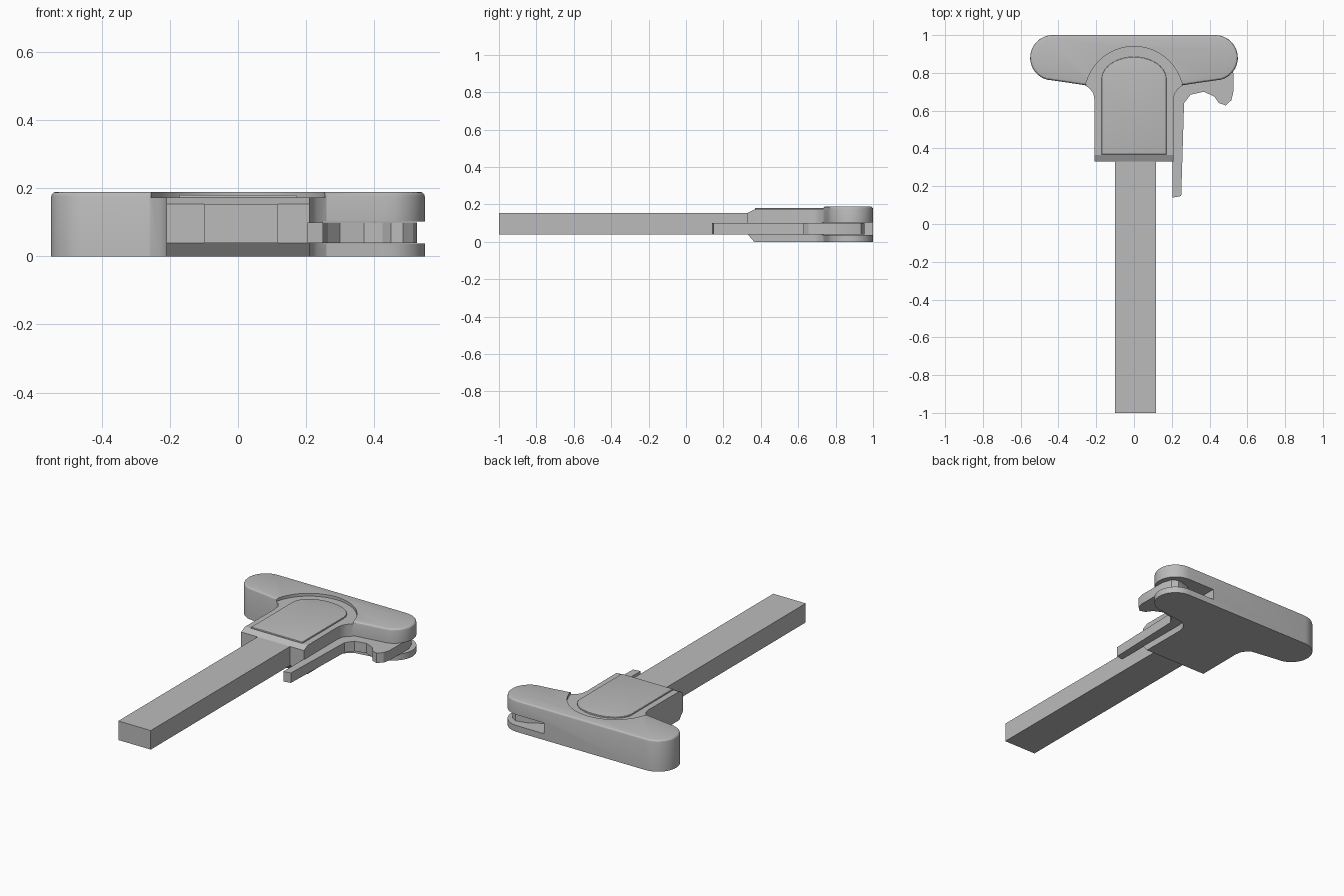
import bpy, bmesh, math

if "Cube" in bpy.data.objects:
    bpy.data.objects.remove(bpy.data.objects["Cube"])

gray = bpy.data.materials.new("plain_gray")
gray.use_nodes = True
gray.diffuse_color = (0.5, 0.5, 0.5, 1)
gray.node_tree.nodes["Principled BSDF"].inputs["Base Color"].default_value = (0.5, 0.5, 0.5, 1)


def prism(name, outline, low, high, axis="z", bevel=0.0):
    """Extrude an outline along z or x, optionally rounding its top rim."""
    bm = bmesh.new()
    place = (lambda a, b, c: (a, b, c)) if axis == "z" else (lambda a, b, c: (c, a, b))
    bottom = bm.faces.new([bm.verts.new(place(a, b, low)) for a, b in outline])
    ext = bmesh.ops.extrude_face_region(bm, geom=[bottom], use_keep_orig=True)
    top = [f for f in ext["geom"] if isinstance(f, bmesh.types.BMFace)][0]
    shift = place(0, 0, high - low)
    bmesh.ops.translate(bm, vec=shift, verts=list(top.verts))
    bmesh.ops.recalc_face_normals(bm, faces=bm.faces[:])
    if bevel:
        bmesh.ops.bevel(bm, geom=list(top.edges), offset=bevel, segments=3,
                        profile=0.5, affect="EDGES")
    mesh = bpy.data.meshes.new(name)
    bm.to_mesh(mesh)
    bm.free()
    obj = bpy.data.objects.new(name, mesh)
    bpy.context.collection.objects.link(obj)
    mesh.materials.append(gray)
    return obj


def arc(cx, cy, rx, ry, start, end, steps):
    angles = [math.radians(start + (end - start) * i / steps) for i in range(steps + 1)]
    return [(cx + rx * math.cos(a), cy + ry * math.sin(a)) for a in angles]


def cut(target, cutter):
    cutter.hide_render = True
    mod = target.modifiers.new("cut", "BOOLEAN")
    mod.operation = "DIFFERENCE"
    mod.solver = "EXACT"
    mod.object = cutter
    bpy.context.view_layer.objects.active = target
    bpy.ops.object.modifier_apply(modifier=mod.name)
    bpy.data.objects.remove(cutter)


def box(x0, x1, y0, y1):
    return [(x0, y0), (x1, y0), (x1, y1), (x0, y1)]


# T-shaped handle: one half of the outline, mirrored
half = [(0.21, 0.33), (0.208, 0.65), (0.215, 0.69), (0.232, 0.715), (0.26, 0.735),
        (0.36, 0.75), (0.43, 0.76)]
half += arc(0.43, 0.88, 0.12, 0.12, -75, 90, 14)
handle = prism("handle", half + [(-x, y) for x, y in reversed(half)], 0, 0.19, bevel=0.015)

# arched recess in the top, sloped front edges, latch slot
cut(handle, prism("recess_cutter", [(-0.262, 0.2), (0.262, 0.2)]
                  + arc(0, 0.68, 0.262, 0.26, 0, 180, 24), 0.173, 0.3))
cut(handle, prism("top_slope_cutter", [(0.29, 0.135), (0.39, 0.185), (0.29, 0.3)],
                  -0.5, 0.5, "x"))
cut(handle, prism("bottom_slope_cutter", [(0.30, 0.075), (0.30, -0.1), (0.375, -0.0125)],
                  -0.5, 0.5, "x"))
cut(handle, prism("slot_cutter", box(0.25, 0.8, 0.5, 1.2), 0.038, 0.103))

# slightly raised panel inside the recess
panel = prism("top_panel", [(-0.172, 0.368), (0.172, 0.368)]
              + arc(0, 0.765, 0.172, 0.12, 0, 180, 20), 0.165, 0.181, bevel=0.004)

# long bar
bar = prism("bar", box(-0.1, 0.117, -1, 0.5), 0.04, 0.155)

# latch lever with hooked thumb tab
latch = prism("latch", [(0.205, 0.14), (0.25, 0.148), (0.265, 0.64), (0.3, 0.685),
                        (0.37, 0.7), (0.425, 0.675), (0.45, 0.64), (0.485, 0.628),
                        (0.515, 0.655), (0.526, 0.7), (0.525, 0.88), (0.505, 0.935),
                        (0.47, 0.955), (0.4, 0.94), (0.3, 0.88), (0.205, 0.85)], 0.04, 0.1)

# smooth curved walls, keep corners sharp
bpy.ops.object.select_all(action="DESELECT")
for part in (handle, panel, latch):
    part.select_set(True)
bpy.context.view_layer.objects.active = handle
bpy.ops.object.shade_smooth_by_angle(angle=math.radians(25))
